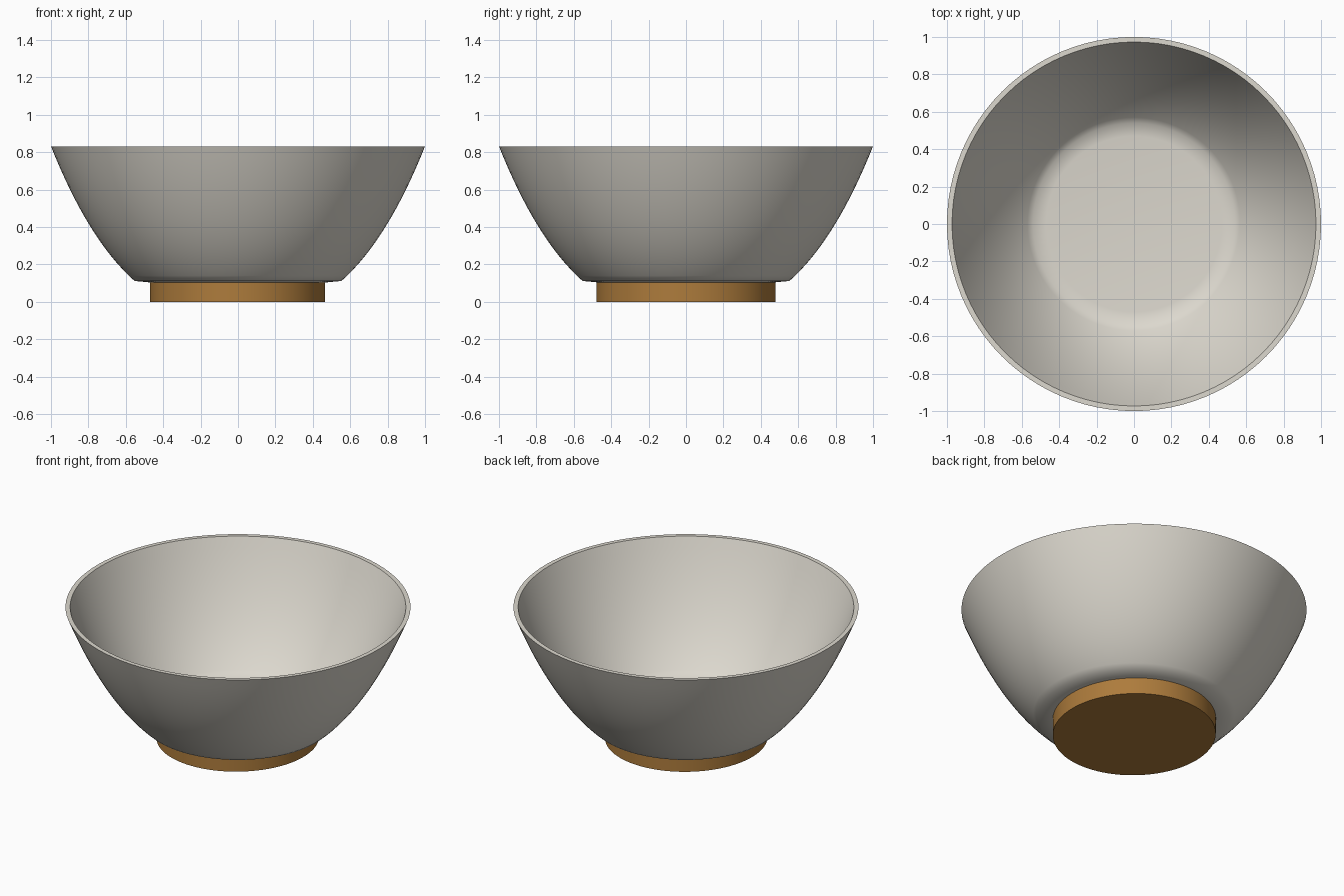
import bpy, bmesh, math

cube = bpy.data.objects.get("Cube")
if cube:
    bpy.data.objects.remove(cube, do_unlink=True)


def material(name, rgb):
    m = bpy.data.materials.new(name)
    m.use_nodes = True
    m.diffuse_color = (*rgb, 1)
    m.node_tree.nodes["Principled BSDF"].inputs["Base Color"].default_value = (*rgb, 1)
    return m


def lathe(name, profile, mat, steps=96, angle=35):
    """Spin an (r, z) profile about the z axis; points on the axis close the ends."""
    bm = bmesh.new()
    verts = [bm.verts.new((r, 0, z)) for r, z in profile]
    edges = [bm.edges.new(p) for p in zip(verts, verts[1:])]
    bmesh.ops.spin(bm, geom=verts + edges, axis=(0, 0, 1), cent=(0, 0, 0),
                   angle=math.tau, steps=steps)
    bmesh.ops.remove_doubles(bm, verts=bm.verts, dist=1e-4)
    bmesh.ops.recalc_face_normals(bm, faces=bm.faces)
    mesh = bpy.data.meshes.new(name)
    bm.to_mesh(mesh)
    bm.free()
    mesh.materials.append(mat)
    obj = bpy.data.objects.new(name, mesh)
    bpy.context.collection.objects.link(obj)
    bpy.ops.object.select_all(action="DESELECT")
    obj.select_set(True)
    bpy.context.view_layer.objects.active = obj
    bpy.ops.object.shade_smooth_by_angle(angle=math.radians(angle))
    return obj


def bezier(a, b, c, n=16):
    """Points of a quadratic curve from a to c, pulled towards b."""
    return [tuple((1 - t) ** 2 * p + 2 * t * (1 - t) * q + t * t * s
                  for p, q, s in zip(a, b, c)) for t in (i / n for i in range(n + 1))]


ceramic = material("warm white ceramic", (0.72, 0.69, 0.62))
wood = material("brown wood", (0.42, 0.20, 0.045))

# Bowl: outer wall, flat rim, thin inner wall and floor
outer = bezier((0.553, 0.112), (0.80, 0.33), (1.0, 0.832))
inner = bezier((0.973, 0.832), (0.78, 0.35), (0.54, 0.137))
lathe("bowl", [(0, 0.104), (0.47, 0.104)] + outer + inner + [(0.47, 0.128), (0, 0.128)],
      ceramic, angle=40)

# Foot: short, slightly oval wooden disc under the bowl
foot = lathe("foot", [(0, 0), (0.478, 0), (0.478, 0.108), (0, 0.108)], wood)
foot.scale.x = 0.98
foot.location.x = -0.002
